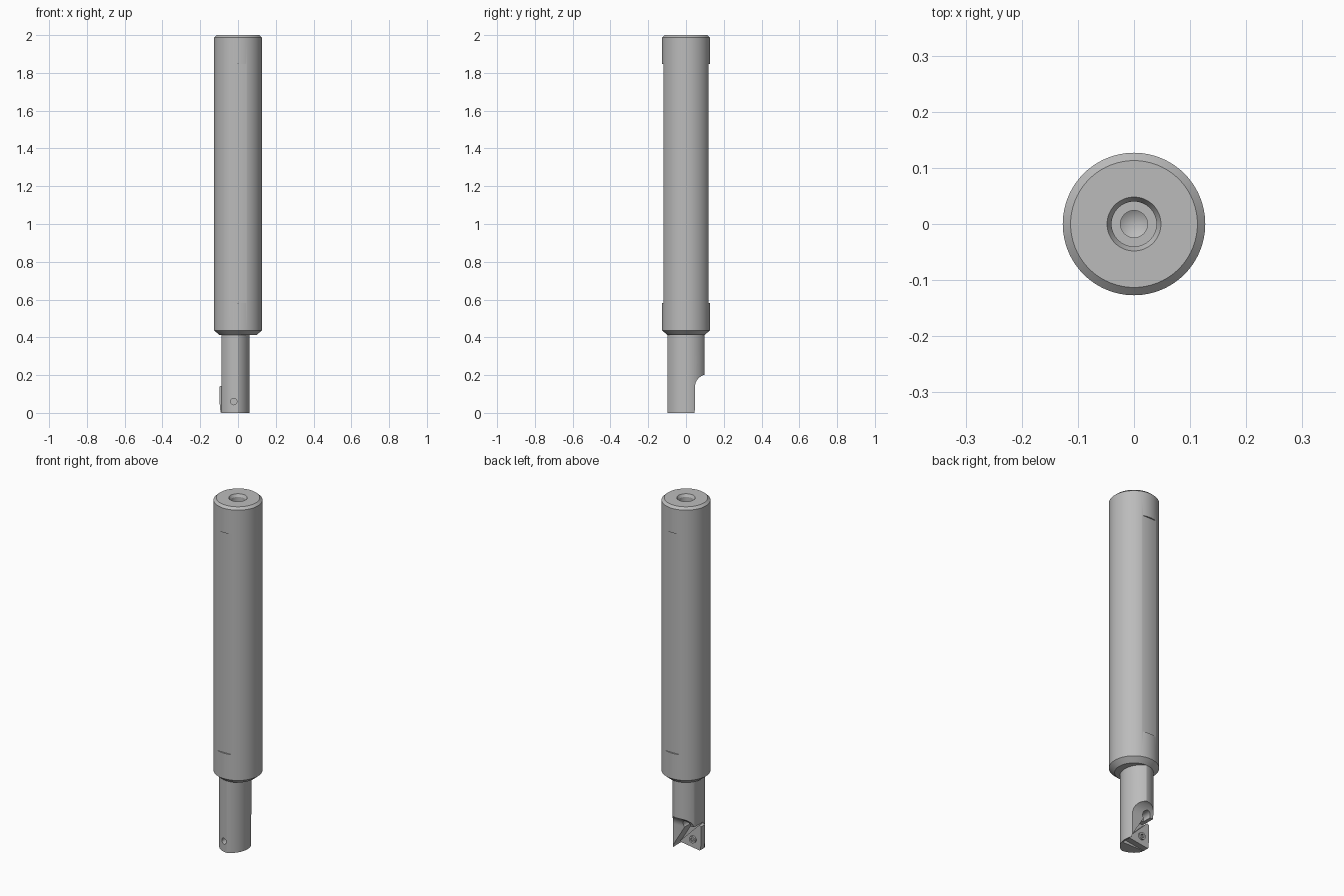
import bpy, bmesh, math
from mathutils import Matrix

cube = bpy.data.objects.get("Cube")
if cube:
    bpy.data.objects.remove(cube, do_unlink=True)

steel = bpy.data.materials.new("steel_grey")
steel.use_nodes = True
steel.diffuse_color = (0.5, 0.5, 0.5, 1)
steel.node_tree.nodes["Principled BSDF"].inputs["Base Color"].default_value = (0.5, 0.5, 0.5, 1)


def finish(bm, name):
    bmesh.ops.recalc_face_normals(bm, faces=bm.faces)
    mesh = bpy.data.meshes.new(name)
    bm.to_mesh(mesh)
    bm.free()
    ob = bpy.data.objects.new(name, mesh)
    bpy.context.collection.objects.link(ob)
    mesh.materials.append(steel)
    return ob


def lathe(name, profile, n=96):
    """Closed solid turned about z from (radius, z) points that start and end on the axis."""
    bm = bmesh.new()
    rings = []
    for r, z in profile:
        if r == 0:
            rings.append([bm.verts.new((0, 0, z))] * n)
        else:
            rings.append([bm.verts.new((r * math.cos(math.tau * i / n),
                                        r * math.sin(math.tau * i / n), z)) for i in range(n)])
    for a, b in zip(rings, rings[1:]):
        for i in range(n):
            j = (i + 1) % n
            bm.faces.new(list(dict.fromkeys((a[i], a[j], b[j], b[i]))))
    return finish(bm, name)


def prism(name, points, lo, hi, axis):
    """Extrude an outline along an axis: z takes (x, y), y takes (x, z), x takes (y, z)."""
    place = {"z": lambda p, t: (p[0], p[1], t),
             "y": lambda p, t: (p[0], t, p[1]),
             "x": lambda p, t: (t, p[0], p[1])}[axis]
    bm = bmesh.new()
    a = [bm.verts.new(place(p, lo)) for p in points]
    b = [bm.verts.new(place(p, hi)) for p in points]
    bm.faces.new(a)
    bm.faces.new(b)
    for i in range(len(a)):
        j = (i + 1) % len(a)
        bm.faces.new((a[i], a[j], b[j], b[i]))
    return finish(bm, name)


def arc(cx, cy, r, start, end, n):
    return [(cx + r * math.cos(math.radians(start + (end - start) * i / n)),
             cy + r * math.sin(math.radians(start + (end - start) * i / n))) for i in range(n + 1)]


def cut(ob, cutter):
    cutter.hide_render = True
    mod = ob.modifiers.new("cut", "BOOLEAN")
    mod.operation, mod.solver, mod.object = "DIFFERENCE", "EXACT", cutter
    bpy.context.view_layer.objects.active = ob
    bpy.ops.object.modifier_apply(modifier=mod.name)
    bpy.data.objects.remove(cutter, do_unlink=True)


def smooth(ob):
    bpy.ops.object.select_all(action="DESELECT")
    ob.select_set(True)
    bpy.context.view_layer.objects.active = ob
    bpy.ops.object.shade_smooth_by_angle(angle=math.radians(25))


# Shank with chamfered ends and a stepped coolant bore in the top
shank = lathe("shank", [(0, 0.412), (0.098, 0.412), (0.127, 0.437), (0.127, 1.987), (0.113, 2),
                        (0.048, 2), (0.040, 1.985), (0.040, 1.93), (0.024, 1.93),
                        (0.024, 1.90), (0, 1.885)])
# Clamping flats on front and back
for s in (-1, 1):
    cut(shank, prism("flat_cutter", [(-0.2, 0.583), (0.2, 0.583), (0.2, 1.847), (-0.2, 1.847)],
                     *sorted((s * 0.119, s * 0.2)), "y"))
smooth(shank)

# Neck: round on the cutting side, shallower arc on the other
outline = [(max(x, -0.087), y) for x, y in arc(0, 0, 0.098, 90, 270, 48)]
outline += arc(-0.05, 0, 0.11, -63, 63, 36)[1:-1]
neck = prism("neck", outline, 0, 0.42, "z")

# Chip gullet: flat back face running out in a radius
gullet = [(0.047, -0.05), (0.2, -0.05), (0.2, 0.205)]
gullet += arc(0.117, 0.135, 0.07, 90, 180, 14)
cut(neck, prism("gullet_cutter", gullet, -0.3, 0.3, "x"))

# Diagonal insert pocket, with a small scoop above it
cut(neck, prism("pocket_cutter", [(-0.2, -0.05), (0.055, -0.05), (0.05, 0.012), (-0.03, 0.145),
                                  (-0.2, 0.165)], -0.03, 0.2, "y"))
cut(neck, prism("scoop_cutter", arc(-0.04, 0.155, 0.024, 0, 360, 24)[:-1], 0.0, 0.2, "y"))

# Screw hole showing through the front
cut(neck, prism("screw_hole_cutter", arc(-0.023, 0.06, 0.017, 0, 360, 24)[:-1], -0.2, -0.05, "y"))
smooth(neck)

# Triangular cutting insert with clipped corners
insert = prism("cutting_insert", [(-0.098, 0.14), (-0.098, 0.06), (-0.093, 0.004), (-0.086, 0.001),
                                  (0.03, 0.018), (0.034, 0.026), (-0.084, 0.145)],
               -0.034, 0.002, "y")

# Clamping screw with a hexagonal socket
screw = prism("insert_screw", arc(-0.047, 0.055, 0.02, 0, 360, 32)[:-1], -0.02, 0.012, "y")
cut(screw, prism("socket_cutter", arc(-0.047, 0.055, 0.011, 0, 360, 6)[:-1], 0.0, 0.05, "y"))
smooth(screw)
